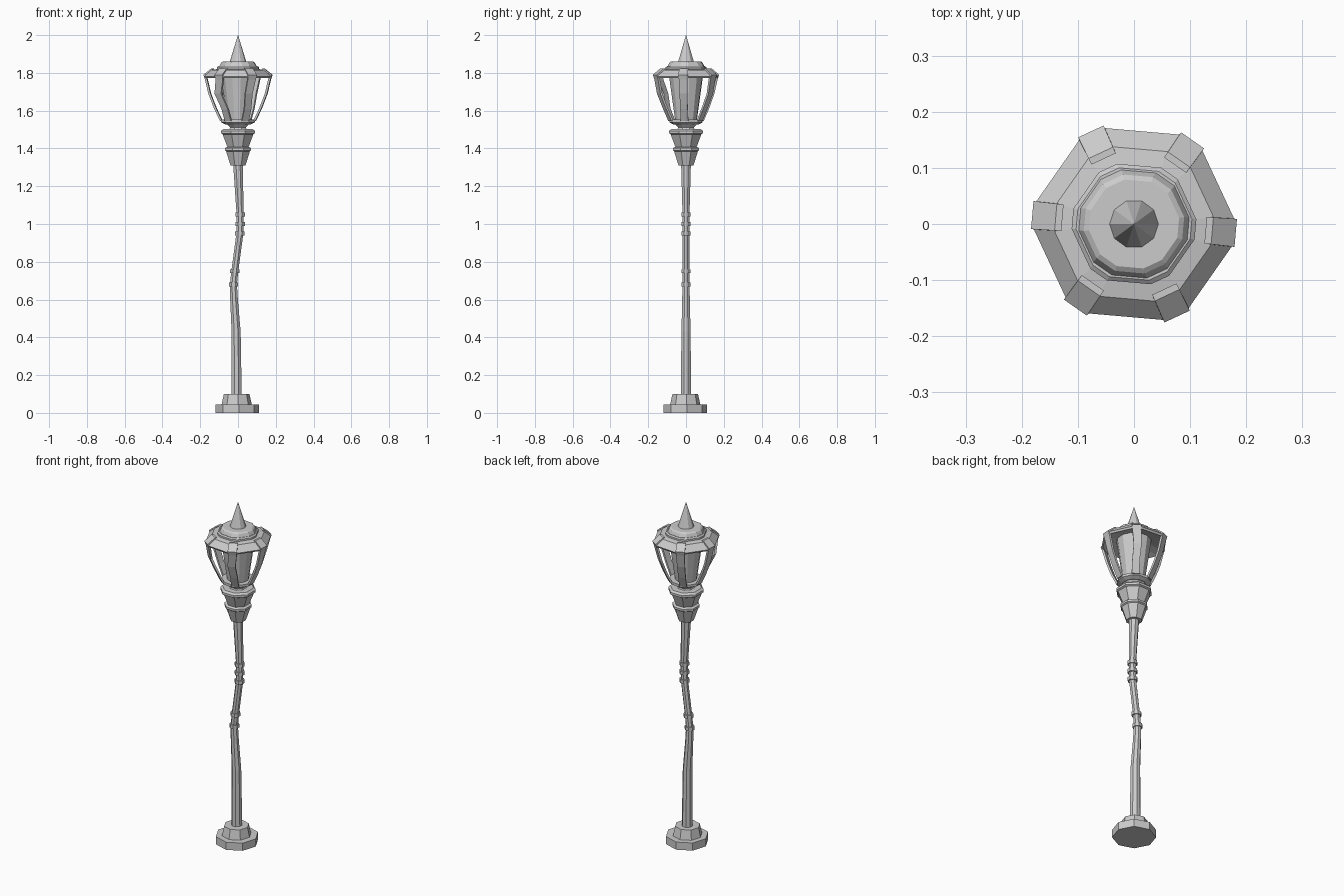
import bpy, bmesh
from math import cos, sin, pi, radians
from mathutils import Vector

if "Cube" in bpy.data.objects:
    bpy.data.objects.remove(bpy.data.objects["Cube"], do_unlink=True)

metal = bpy.data.materials.new("grey_metal")
metal.use_nodes = True
GREY = (0.6, 0.6, 0.6, 1)
metal.diffuse_color = GREY
metal.node_tree.nodes["Principled BSDF"].inputs["Base Color"].default_value = GREY

TURN = radians(-5)  # twist of the six-sided lantern


def loft(name, rings):
    """Skin a stack of equal-length point rings and cap both ends."""
    bm = bmesh.new()
    loops = [[bm.verts.new(p) for p in ring] for ring in rings]
    n = len(loops[0])
    for a, b in zip(loops, loops[1:]):
        for i in range(n):
            j = (i + 1) % n
            bm.faces.new((a[i], a[j], b[j], b[i]))
    bm.faces.new(loops[0])
    bm.faces.new(loops[-1])
    bmesh.ops.recalc_face_normals(bm, faces=bm.faces)
    mesh = bpy.data.meshes.new(name)
    bm.to_mesh(mesh)
    bm.free()
    mesh.materials.append(metal)
    obj = bpy.data.objects.new(name, mesh)
    bpy.context.scene.collection.objects.link(obj)
    return obj


def polygon(r, z, x=0, y=0, sides=8, turn=pi / 8):
    return [(x + r * cos(turn + 2 * pi * i / sides),
             y + r * sin(turn + 2 * pi * i / sides), z) for i in range(sides)]


def cut_hexagon(r, w, z):
    """Hexagon with its corners cut off at radius r, each cut 2w wide."""
    ring = []
    for k in range(6):
        a = TURN + k * pi / 3
        out, side = Vector((cos(a), sin(a), 0)), Vector((-sin(a), cos(a), 0))
        ring += [out * r + side * s * w + Vector((0, 0, z)) for s in (-1, 1)]
    return ring


# Stepped octagonal foot
base_turn = radians(5)
loft("foot_lower", [polygon(0.116, z, -0.004, -0.004, turn=base_turn) for z in (0, 0.045)])
loft("foot_upper", [polygon(r, z, -0.007, -0.004, turn=base_turn)
                    for r, z in ((0.08, 0.045), (0.068, 0.1))])

# Crooked pole: radius, height, sideways offset
pole = [(0.03, 0.09, -0.008), (0.026, 0.43, -0.01), (0.022, 0.6, -0.021),
        (0.02, 0.68, -0.024), (0.02, 0.75, -0.017), (0.02, 0.95, 0.01),
        (0.02, 1.05, 0.011), (0.028, 1.32, 0)]
loft("pole", [polygon(r, z, x) for r, z, x in pole])

# Rings around the pole
for i, (z, x) in enumerate(((0.68, -0.024), (0.75, -0.017), (0.95, 0.01),
                            (1.0, 0.011), (1.05, 0.011))):
    loft(f"pole_ring_{i + 1}", [polygon(0.027, z + d, x) for d in (-0.01, 0.01)])

# Two flared collars and the neck
loft("lower_collar", [polygon(r, z) for r, z in
                      ((0.043, 1.31), (0.068, 1.385), (0.075, 1.39), (0.075, 1.402), (0.058, 1.41))])
loft("upper_collar", [polygon(r, z) for r, z in
                      ((0.06, 1.405), (0.088, 1.475), (0.097, 1.48), (0.097, 1.493), (0.085, 1.503))])
loft("neck", [polygon(r, z) for r, z in ((0.05, 1.5), (0.045, 1.51), (0.07, 1.535))])

# Lantern body
loft("lantern_tray", [cut_hexagon(r, 0.02, z) for r, z in
                      ((0.066, 1.528), (0.088, 1.538), (0.088, 1.552))])
loft("lantern_glass", [cut_hexagon(r, w, z) for r, w, z in
                       ((0.056, 0.016, 1.55), (0.09, 0.025, 1.8))])

# Roof with stepped tiers
roof = [(0.085, 0.025, 1.795), (0.17, 0.025, 1.772), (0.177, 0.025, 1.782),
        (0.14, 0.025, 1.815), (0.11, 0.018, 1.82), (0.11, 0.018, 1.83),
        (0.102, 0.018, 1.836), (0.097, 0.02, 1.836), (0.088, 0.02, 1.854),
        (0.079, 0.018, 1.86)]
loft("roof", [cut_hexagon(*p) for p in roof])

# Pointed finial
loft("finial", [polygon(r, z, sides=10, turn=0) for r, z in ((0.044, 1.858), (0.0005, 2.0))])

# Six bent ribs: outer radius, height, half width, sideways bend
path = [(0.14, 1.823, 0.024, 0), (0.182, 1.79, 0.025, 0), (0.174, 1.765, 0.023, 0),
        (0.156, 1.69, 0.021, 1), (0.135, 1.635, 0.02, 0.3), (0.125, 1.61, 0.02, 0),
        (0.094, 1.545, 0.02, 0)]
bends = (0, 0.006, 0, 0, -0.022, -0.008)
for k, bend in enumerate(bends):
    a = TURN + k * pi / 3
    out, side = Vector((cos(a), sin(a), 0)), Vector((-sin(a), cos(a), 0))
    rings = []
    for r, z, w, b in path:
        mid = side * b * bend + Vector((0, 0, z))
        rings.append([mid + out * (r - d) + side * s * w
                      for d, s in ((0, -1), (0, 1), (0.012, 1), (0.012, -1))])
    loft(f"rib_{k + 1}", rings)
